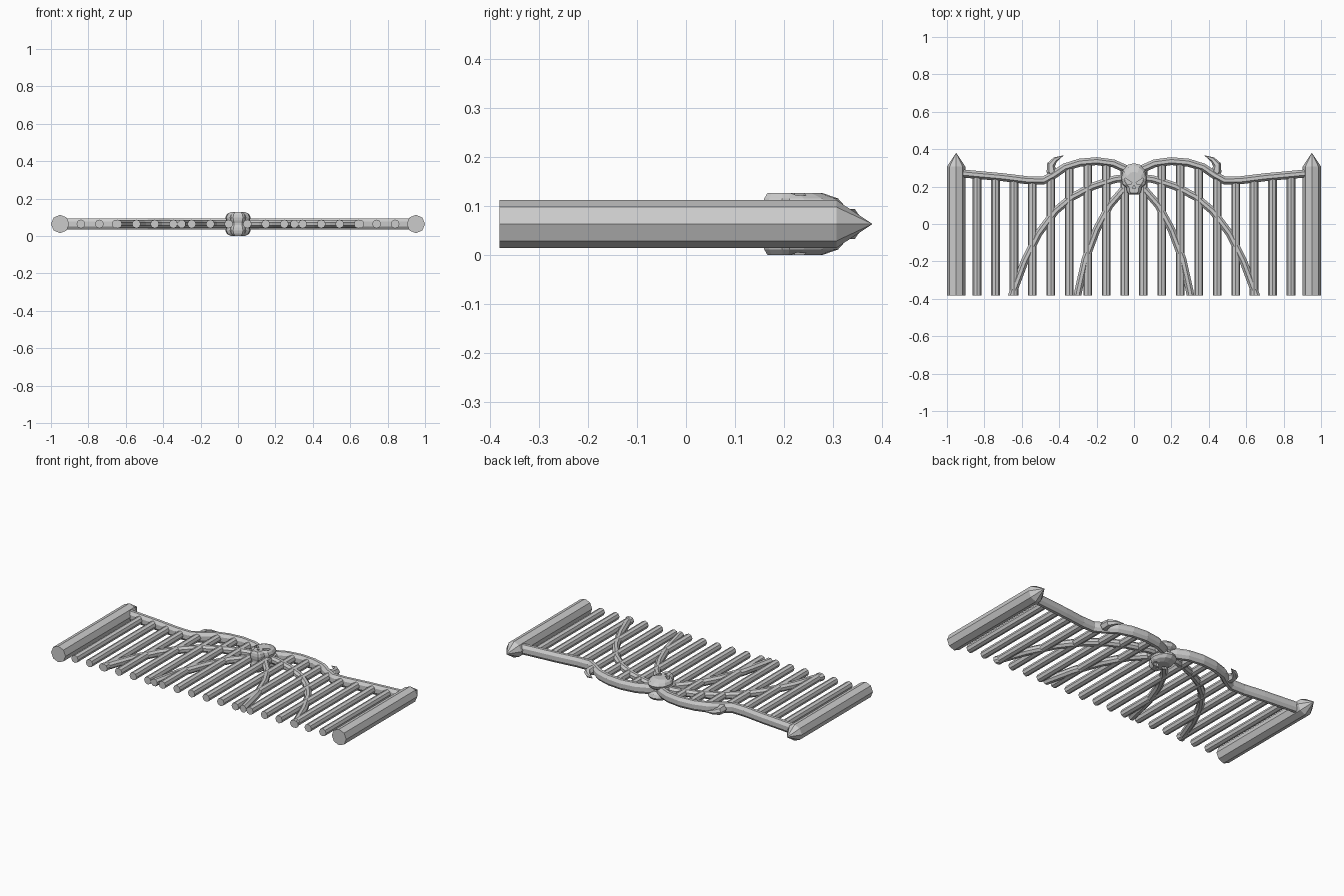
import bpy, bmesh
from math import cos, sin, pi
from mathutils import Vector

if "Cube" in bpy.data.objects:
    bpy.data.objects.remove(bpy.data.objects["Cube"])

ZC = 0.064      # mid-plane of the flat-lying gate
Y0 = -0.381     # foot of the gate


def finish(bm, name):
    bmesh.ops.remove_doubles(bm, verts=bm.verts, dist=1e-5)
    bmesh.ops.recalc_face_normals(bm, faces=bm.faces)
    me = bpy.data.meshes.new(name)
    bm.to_mesh(me)
    bm.free()
    ob = bpy.data.objects.new(name, me)
    bpy.context.collection.objects.link(ob)
    return ob


def loft(bm, rings):
    vs = [[bm.verts.new(p) for p in r] for r in rings]
    n = len(rings[0])
    for a, b in zip(vs, vs[1:]):
        for i in range(n):
            j = (i + 1) % n
            bm.faces.new((a[i], a[j], b[j], b[i]))
    bm.faces.new(vs[0])
    bm.faces.new(vs[-1])


def tube(name, path, sides=8, turn=0.0, clip=False):
    """Sweep an oval section along (x, y, half width, half depth) points."""
    pts = [Vector(p[:2]) for p in path]
    rings = []
    for i, (x, y, w, d) in enumerate(path):
        t = (pts[min(i + 1, len(pts) - 1)] - pts[max(i - 1, 0)]).normalized()
        nx, ny = t.y, -t.x
        ring = []
        for k in range(sides):
            a = 2 * pi * k / sides + turn
            c = w * cos(a)
            ring.append((x + nx * c, y + ny * c, ZC + d * sin(a)))
        rings.append(ring)
    bm = bmesh.new()
    loft(bm, rings)
    if clip:
        geom = bm.verts[:] + bm.edges[:] + bm.faces[:]
        bmesh.ops.bisect_plane(bm, geom=geom, plane_co=(0, Y0, 0),
                               plane_no=(0, -1, 0), clear_outer=True)
        bmesh.ops.holes_fill(bm, edges=[e for e in bm.edges if e.is_boundary])
    return finish(bm, name)


rail = [(0.94, 0.272), (0.70, 0.25), (0.57, 0.234), (0.485, 0.232), (0.43, 0.262),
        (0.37, 0.303), (0.29, 0.328), (0.20, 0.336), (0.11, 0.324),
        (0.05, 0.297), (0.0, 0.265)]


def rail_y(x):
    for (x1, y1), (x0, y0) in zip(rail, rail[1:]):
        if x0 <= x <= x1:
            return y0 + (y1 - y0) * (x - x0) / (x1 - x0)


outer = [(0.68, -0.46), (0.645, -0.36), (0.585, -0.20), (0.51, -0.05), (0.42, 0.07),
         (0.33, 0.145), (0.22, 0.202), (0.10, 0.24), (0.0, 0.25)]
inner = [(0.315, -0.46), (0.298, -0.36), (0.26, -0.19), (0.20, -0.03),
         (0.13, 0.10), (0.06, 0.18), (0.0, 0.22)]
horn = [(0.42, 0.255, 0.028, 0.028), (0.443, 0.285, 0.026, 0.026),
        (0.443, 0.318, 0.022, 0.022), (0.42, 0.345, 0.014, 0.014),
        (0.378, 0.366, 0.001, 0.001)]

for s, side in ((-1, "left"), (1, "right")):
    # gate posts with pointed caps
    tube("post_" + side, [(s * 0.951, Y0, 0.049, 0.049), (s * 0.951, 0.307, 0.049, 0.049),
                          (s * 0.951, 0.381, 0.0, 0.0)])
    # wavy top rail
    tube("top_rail_" + side, [(s * x, y, 0.023, 0.033) for x, y in rail], turn=pi / 8)
    # curved straps
    for nm, pts in (("outer", outer), ("inner", inner)):
        tube(f"{nm}_strap_{side}", [(s * x, y, 0.022, 0.023) for x, y in pts],
             turn=pi / 8, clip=True)
    # horn hooks on the rail
    tube("horn_" + side, [(s * x, y, w, d) for x, y, w, d in horn], sides=6)
    # vertical bars
    for k in range(9):
        x = 0.0495 + 0.0988 * k
        tube(f"bar_{side}_{k}", [(s * x, Y0, 0.0235, 0.0235),
                                 (s * x, rail_y(x), 0.0235, 0.0235)])

# two-faced skull: stacked outlines, mirrored about the mid-plane
half = [(0.026, 0.157), (0.037, 0.168), (0.042, 0.196), (0.062, 0.212),
        (0.068, 0.245), (0.058, 0.288), (0.032, 0.317)]
outline = half + [(0.0, 0.325)] + [(-x, y) for x, y in reversed(half)]
layers = [(0.006, 0.78), (0.018, 0.93), (0.036, 1.0), (0.052, 0.88), (0.063, 0.62)]
rings = []
for z, k in [(-z, k) for z, k in reversed(layers)] + layers:
    rings.append([(x * k, 0.205 + (y - 0.205) * (k if y > 0.205 else 0.5 + k / 2), ZC + z)
                  for x, y in outline])
bm = bmesh.new()
loft(bm, rings)
skull = finish(bm, "skull")

# slanted eye sockets and nose hollow on both faces
eye = [(0.011, 0.222), (0.018, 0.210), (0.038, 0.212), (0.049, 0.228), (0.047, 0.246)]
nose = [(-0.010, 0.189), (0.010, 0.189), (0.0, 0.208)]
bm = bmesh.new()
for f in (1, -1):
    for shape in (eye, [(-x, y) for x, y in eye], nose):
        depth = 0.053 if shape is nose else 0.044
        loft(bm, [[(x, y, ZC + f * z) for x, y in shape] for z in (depth, 0.09)])
cutter = finish(bm, "socket_cutter")
cutter.hide_render = True
mod = skull.modifiers.new("sockets", 'BOOLEAN')
mod.operation = 'DIFFERENCE'
mod.solver = 'EXACT'
mod.object = cutter
bpy.context.view_layer.objects.active = skull
bpy.ops.object.modifier_apply(modifier=mod.name)
bpy.data.objects.remove(cutter)
